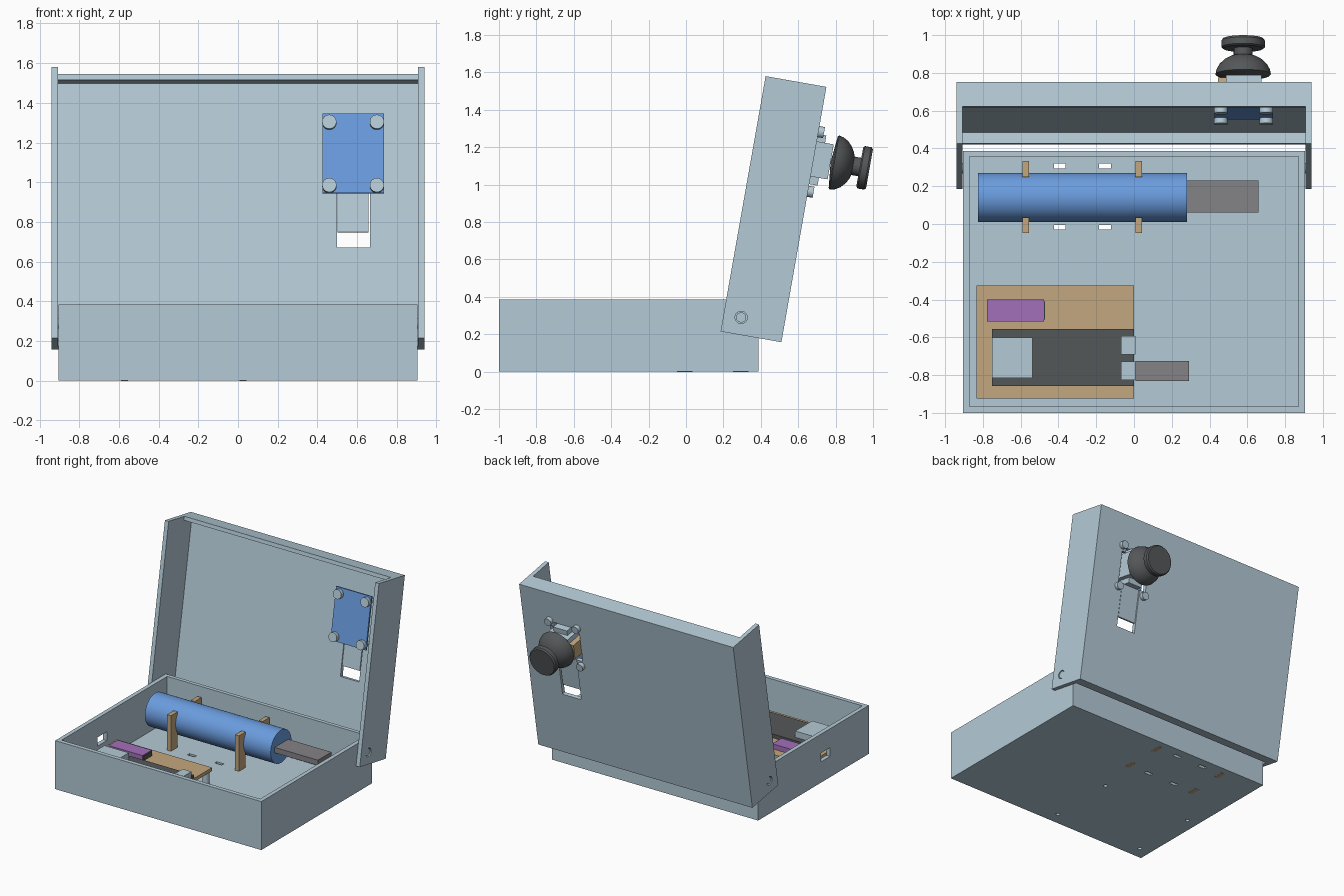
import bpy, bmesh, math
from mathutils import Matrix, Vector

if "Cube" in bpy.data.objects:
    bpy.data.objects.remove(bpy.data.objects["Cube"], do_unlink=True)


def material(name, *srgb):
    lin = [((c / 255 + 0.055) / 1.055) ** 2.4 for c in srgb] + [1.0]
    m = bpy.data.materials.new(name)
    m.use_nodes = True
    m.diffuse_color = lin
    m.node_tree.nodes["Principled BSDF"].inputs["Base Color"].default_value = lin
    return m


SHELL = material("pale blue grey", 180, 202, 214)
BLUE = material("blue", 106, 156, 222)
TAN = material("tan", 196, 167, 126)
PURPLE = material("purple", 162, 112, 186)
CHARCOAL = material("charcoal", 84, 87, 89)
GREY = material("mid grey", 132, 130, 134)

# Lid frame: y = depth from the open side, z = height along the lid
LID = Matrix.Translation((0, 0.185, 0.215)) @ Matrix.Rotation(math.radians(-10), 4, 'X')
WORLD = Matrix.Identity(4)


def finish(name, bm, mat, frame=WORLD, smooth=False):
    bmesh.ops.recalc_face_normals(bm, faces=bm.faces)
    bm.transform(frame)
    me = bpy.data.meshes.new(name)
    bm.to_mesh(me)
    bm.free()
    me.materials.append(mat)
    ob = bpy.data.objects.new(name, me)
    bpy.context.scene.collection.objects.link(ob)
    if smooth:
        bpy.ops.object.select_all(action='DESELECT')
        ob.select_set(True)
        bpy.context.view_layer.objects.active = ob
        bpy.ops.object.shade_smooth_by_angle(angle=math.radians(35))
    return ob


def box(name, x, y, z, mat=SHELL, frame=WORLD):
    """Box from (low, high) ranges on each axis."""
    bm = bmesh.new()
    bmesh.ops.create_cube(bm, size=1)
    size = [r[1] - r[0] for r in (x, y, z)]
    mid = [(r[0] + r[1]) / 2 for r in (x, y, z)]
    bm.transform(Matrix.Translation(mid) @ Matrix.Diagonal(size + [1]))
    return finish(name, bm, mat, frame)


def rod(name, axis, centre, radius, span, mat=SHELL, frame=WORLD, sides=32):
    """Cylinder along an axis; centre is its position, span its low and high ends."""
    bm = bmesh.new()
    bmesh.ops.create_cone(bm, cap_ends=True, segments=sides, radius1=radius,
                          radius2=radius, depth=span[1] - span[0])
    turn = {'X': Matrix.Rotation(math.pi / 2, 4, 'Y'),
            'Y': Matrix.Rotation(math.pi / 2, 4, 'X'), 'Z': WORLD}[axis]
    pos = list(centre)
    pos.insert('XYZ'.index(axis), sum(span) / 2)
    bm.transform(Matrix.Translation(pos) @ turn)
    return finish(name, bm, mat, frame, True)


def cut(target, cutter):
    """Subtract the cutter, bake the result and drop the cutter."""
    mod = target.modifiers.new("cut", 'BOOLEAN')
    mod.operation, mod.solver, mod.object = 'DIFFERENCE', 'EXACT', cutter
    cutter.hide_render = True
    dg = bpy.context.evaluated_depsgraph_get()
    me = bpy.data.meshes.new_from_object(target.evaluated_get(dg))
    target.modifiers.clear()
    target.data = me
    bpy.data.objects.remove(cutter, do_unlink=True)


# Base tray with its floor slots, screw holes and side port
base = box("base_tray", (-0.905, 0.905), (-1, 0.387), (0, 0.385))
cut(base, box("cutter", (-0.872, 0.872), (-0.967, 0.357), (0.03, 0.6)))
cut(base, box("cutter", (-1, -0.8), (-0.515, -0.4), (0.165, 0.235)))
for x in (-0.393, -0.153):
    for y in (-0.017, 0.307):
        cut(base, box("cutter", (x - 0.031, x + 0.031), (y - 0.013, y + 0.013), (-0.1, 0.1)))
STANDOFFS = [(x, y) for x in (-0.81, -0.03) for y in (-0.9, -0.36)]
for p in STANDOFFS:
    cut(base, rod("cutter", 'Z', p, 0.015, (-0.1, 0.1), sides=16))

# Lid shell, hollowed, with short top and bottom lips
lid = box("lid", (-0.94, 0.94), (0, 0.33), (0, 1.386), frame=LID)
cut(lid, box("cutter", (-0.907, 0.907), (-0.1, 0.3), (0.03, 1.356), frame=LID))
cut(lid, box("cutter", (-0.907, 0.907), (-0.1, 0.2), (0.5, 1.5), frame=LID))
cut(lid, box("cutter", (-0.907, 0.907), (-0.1, 0.24), (-0.1, 0.6), frame=LID))
# Openings for the control stick and the slot below it
cut(lid, box("cutter", (0.445, 0.7), (0.28, 0.4), (0.86, 1.1), frame=LID))
cut(lid, box("cutter", (0.5, 0.665), (0.27, 0.41), (0.515, 1.135), frame=LID))

# Hinge holes and pegs
for side, s in (("left", 1), ("right", -1)):
    span = sorted((s * 0.8, s * 1.0))
    hole = rod("cutter", 'X', (0.295, 0.29), 0.033, span)
    cut(lid, hole)
    rod("hinge_peg_" + side, 'X', (0.295, 0.29), 0.027, sorted((s * 0.89, s * 0.935)))

# Control stick board, its screws and housing
box("stick_board", (0.425, 0.735), (0.235, 0.25), (0.784, 1.19), BLUE, LID)
for x in (0.46, 0.7):
    for z in (0.819, 1.143):
        rod("board_screw_head", 'Y', (x, z), 0.036, (0.205, 0.236), frame=LID, sides=24)
        rod("board_screw_shank", 'Y', (x, z), 0.018, (0.23, 0.34), frame=LID, sides=16)
        rod("board_screw_nut", 'Y', (x, z), 0.03, (0.33, 0.36), frame=LID, sides=24)
box("stick_housing", (0.487, 0.675), (0.25, 0.422), (0.9, 1.09), frame=LID)
box("stick_flange", (0.52, 0.64), (0.25, 0.375), (0.858, 1.13), frame=LID)
box("stick_sensor", (0.445, 0.487), (0.25, 0.415), (0.93, 1.05), TAN, LID)
box("slot_cover", (0.502, 0.657), (0.305, 0.322), (0.596, 0.862), frame=LID)

# Lathed control knob: domed skirt, stem and cap
profile = [(0, 0.422), (0.14, 0.436), (0.147, 0.442), (0.141, 0.468), (0.126, 0.495),
           (0.1, 0.52), (0.07, 0.537), (0.05, 0.543), (0.05, 0.58), (0.105, 0.58),
           (0.115, 0.588), (0.115, 0.622), (0.107, 0.633), (0, 0.633)]
bm = bmesh.new()
ring = [bm.verts.new((0.578 + r, v, 0.995)) for r, v in profile]
edges = [bm.edges.new(pair) for pair in zip(ring, ring[1:])]
bmesh.ops.spin(bm, geom=ring + edges, cent=(0.578, 0, 0.995), axis=(0, 1, 0),
               angle=2 * math.pi, steps=40)
bmesh.ops.remove_doubles(bm, verts=bm.verts, dist=0.0005)
finish("control_knob", bm, CHARCOAL, LID, True)

# Large cylinder on its four posts, with a flat end block
rod("main_cylinder", 'X', (0.14, 0.22), 0.13, (-0.825, 0.28), BLUE, sides=48)
box("end_block", (0.27, 0.66), (0.06, 0.23), (0.2, 0.243), GREY)
for x in (-0.572, 0.025):
    for y in ((-0.048, 0.035), (0.25, 0.333)):
        box("cylinder_post", (x - 0.017, x + 0.017), y, (-0.001, 0.312), TAN)

# Circuit board on standoffs with its modules
for p in STANDOFFS:
    rod("standoff", 'Z', p, 0.025, (0.028, 0.13), sides=20)
box("circuit_board", (-0.835, 0), (-0.925, -0.325), (0.128, 0.155), TAN)
box("processor_module", (-0.752, 0.0), (-0.857, -0.555), (0.155, 0.185), CHARCOAL)
box("large_socket", (-0.752, -0.537), (-0.815, -0.602), (0.185, 0.235))
for y in (-0.825, -0.69):
    box("small_socket", (-0.07, 0.007), (y, y + 0.096), (0.18, 0.228))
box("plug", (0.007, 0.29), (-0.83, -0.725), (0.185, 0.22), GREY)
box("charger_module", (-0.777, -0.477), (-0.515, -0.4), (0.155, 0.195), PURPLE)
box("charger_end", (-0.477, -0.47), (-0.505, -0.41), (0.155, 0.19), CHARCOAL)
